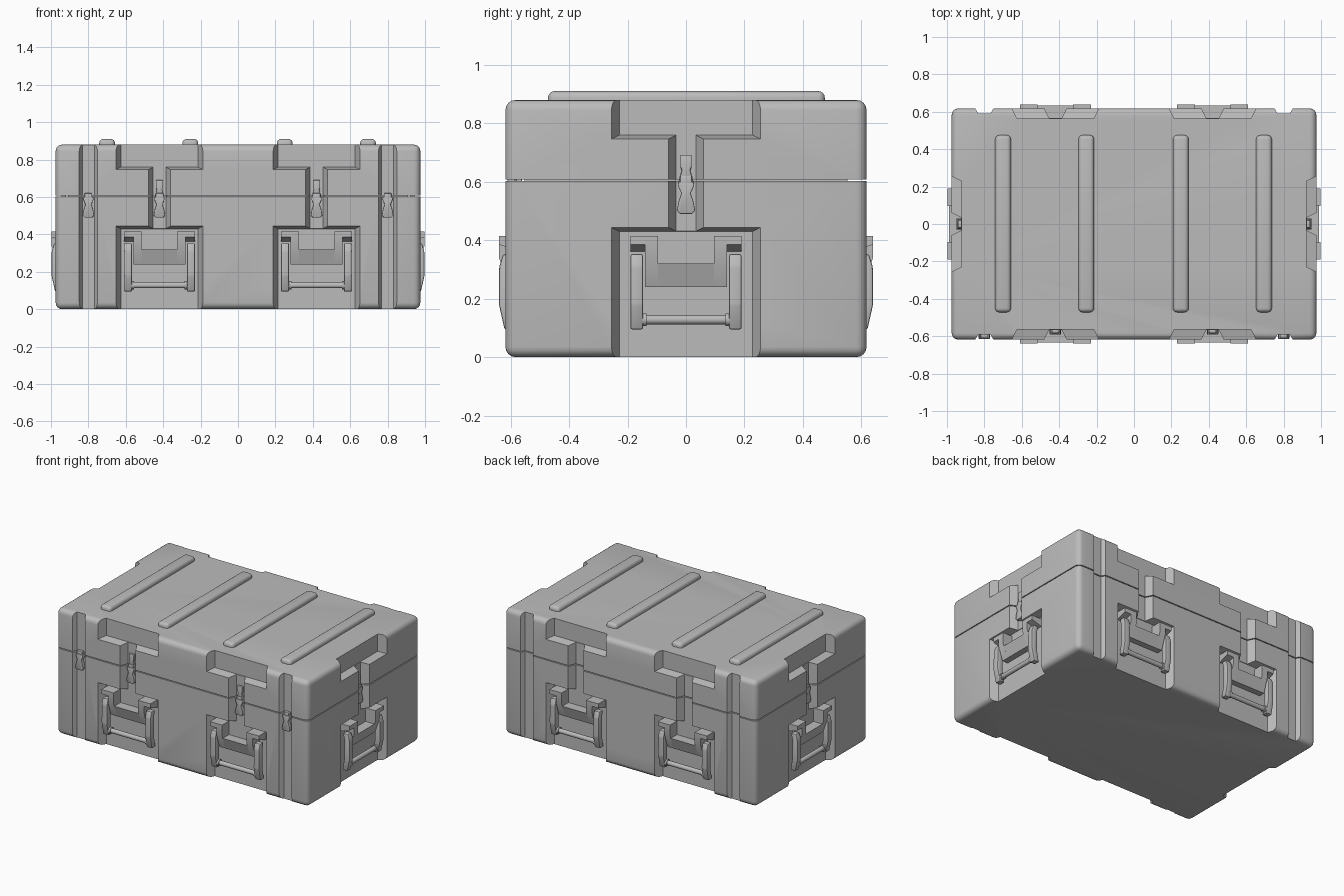
import bpy, bmesh, math
from mathutils import Matrix, Vector

if "Cube" in bpy.data.objects:
    bpy.data.objects.remove(bpy.data.objects["Cube"])

HX, HY, TOP, SEAM = 0.975, 0.618, 0.88, 0.605
FLOOR = 0.054          # depth of the handle recesses

gray = bpy.data.materials.new("case_gray")
gray.use_nodes = True
color = (0.5, 0.5, 0.5, 1)
gray.diffuse_color = color
gray.node_tree.nodes["Principled BSDF"].inputs["Base Color"].default_value = color


def finish(bm, name, matrix=None, bevel=0):
    """Turn a bmesh into a named, smooth-by-angle object."""
    bmesh.ops.recalc_face_normals(bm, faces=bm.faces)
    if bevel:
        bmesh.ops.bevel(bm, geom=bm.edges[:], offset=bevel, segments=2,
                        profile=0.5, affect='EDGES', clamp_overlap=True)
    mesh = bpy.data.meshes.new(name)
    bm.to_mesh(mesh)
    bm.free()
    mesh.materials.append(gray)
    obj = bpy.data.objects.new(name, mesh)
    if matrix:
        obj.matrix_world = matrix
    bpy.context.scene.collection.objects.link(obj)
    return obj


def smooth(obj, angle=35):
    bpy.ops.object.select_all(action='DESELECT')
    obj.select_set(True)
    bpy.context.view_layer.objects.active = obj
    bpy.ops.object.shade_smooth_by_angle(angle=math.radians(angle))


def block(name, lo, hi, chosen=None, radius=0, segments=4):
    """Box between two corners, rounding the edges picked by a rule."""
    bm = bmesh.new()
    bmesh.ops.create_cube(bm, size=1)
    lo, hi = Vector(lo), Vector(hi)
    for v in bm.verts:
        v.co = [(lo[i] + hi[i]) / 2 + v.co[i] * (hi[i] - lo[i]) for i in range(3)]
    if chosen:
        bmesh.ops.bevel(bm, geom=[e for e in bm.edges if chosen(e)], offset=radius,
                        segments=segments, profile=0.5, affect='EDGES')
    return finish(bm, name)


def prism(name, points, start, end, matrix, sideways=True, bevel=0.003):
    """Extrude a (depth, z) profile sideways, or a (side, z) outline outward."""
    bm = bmesh.new()
    rings = []
    for t in (start, end):
        rings.append([bm.verts.new((t, -a, z) if sideways else (a, -t, z))
                      for a, z in points])
    n = len(points)
    bm.faces.new(rings[0])
    bm.faces.new(rings[1])
    for i in range(n):
        j = (i + 1) % n
        bm.faces.new((rings[0][i], rings[0][j], rings[1][j], rings[1][i]))
    obj = finish(bm, name, matrix, bevel)
    smooth(obj)
    return obj


def cutter(half, z0, z1, depth, slope, matrix):
    """Tapered pocket that widens toward the outside."""
    bm = bmesh.new()
    verts = []
    for d in (-depth, 0.06):
        grow = slope * (d + depth)
        w, a, b = half + grow, z0 - grow * 0.5, z1 + grow * 0.5
        verts += [bm.verts.new((x, -d, z)) for x, z in ((-w, a), (w, a), (w, b), (-w, b))]
    bmesh.ops.convex_hull(bm, input=verts)
    obj = finish(bm, "cutter", matrix)
    obj.hide_render = True
    return obj


def place(x, y, turn):
    return Matrix.Translation((x, y, 0)) @ Matrix.Rotation(math.radians(turn), 4, 'Z')


# Where the handle recesses and the narrow grooves sit
front = [place(s * 0.42, -HY, 0) for s in (-1, 1)]
back = [place(s * 0.42, HY, 180) for s in (-1, 1)]
ends = [place(HX, 0, 90), place(-HX, 0, -90)]
front_grooves = [place(s * 0.8, -HY, 0) for s in (-1, 1)]
back_grooves = [place(s * 0.8, HY, 180) for s in (-1, 1)]

cutters = []
for m in front + back + ends:
    half = 0.228 if m in ends else 0.205
    cutters.append(cutter(half, -0.2, 0.43, FLOOR, 0.5, m))
    cutters.append(cutter(half, 0.76, 1.1, FLOOR, 0.5, m))
    cutters.append(cutter(0.034, 0.4, 0.8, FLOOR - 0.003, 0.5, m))
for m in front_grooves + back_grooves:
    cutters.append(cutter(0.032, -0.2, 1.1, 0.028, 0.6, m))


# Case base and lid, rounded everywhere except at the seam
def off_seam(edge):
    return not all(abs(v.co.z - SEAM) < 0.02 for v in edge.verts)


shells = [block("case_base", (-HX, -HY, 0), (HX, HY, SEAM - 0.003), off_seam, 0.035),
          block("case_lid", (-HX, -HY, SEAM + 0.003), (HX, HY, TOP), off_seam, 0.035)]
for shell in shells:
    for c in cutters:
        mod = shell.modifiers.new("pocket", 'BOOLEAN')
        mod.operation = 'DIFFERENCE'
        mod.solver = 'EXACT'
        mod.object = c
    graph = bpy.context.evaluated_depsgraph_get()
    solid = bpy.data.meshes.new_from_object(shell.evaluated_get(graph))
    shell.modifiers.clear()
    shell.data = solid
    smooth(shell)
for c in cutters:
    bpy.data.objects.remove(c)

# Gasket closing the gap between base and lid
block("gasket", (-HX + 0.065, -HY + 0.065, SEAM - 0.02), (HX - 0.065, HY - 0.065, SEAM + 0.02))

# Raised ribs on the lid
for x in (-0.7, -0.255, 0.25, 0.695):
    rib = block("lid_rib", (x - 0.042, -0.472, TOP - 0.03), (x + 0.042, 0.475, 0.91),
                lambda e: any(v.co.z > TOP for v in e.verts), 0.022)
    smooth(rib)


def handle(m):
    """Bracket with a notched plate, and a swinging grip below it."""
    cheek = [(-0.056, 0.24), (-0.012, 0.24), (0.022, 0.34), (0.022, 0.415), (-0.056, 0.415)]
    sill = [(-0.056, 0.24), (-0.012, 0.24), (0.015, 0.32), (-0.056, 0.32)]
    shoulder = [(-0.056, 0.36), (0.022, 0.385), (0.022, 0.415), (-0.056, 0.415)]
    arm = [(-0.03, 0.352), (0.008, 0.352), (0.021, 0.31), (0.022, 0.18),
           (0.003, 0.095), (-0.035, 0.095), (-0.02, 0.18), (-0.02, 0.3)]
    prism("bracket_sill", sill, -0.096, 0.096, m, bevel=0)
    for s in (-1, 1):
        prism("bracket_cheek", cheek, s * 0.095, s * 0.14, m, bevel=0)
        prism("bracket_shoulder", shoulder, s * 0.139, s * 0.19, m, bevel=0)
        prism("handle_arm", arm, s * 0.147, s * 0.19, m, bevel=0.006)
    # Round grip with thicker collars at its ends
    for name, radius, centre, length in (("handle_grip", 0.016, 0, 0.32),
                                         ("grip_collar", 0.022, -0.145, 0.02),
                                         ("grip_collar", 0.022, 0.145, 0.02)):
        bm = bmesh.new()
        bmesh.ops.create_cone(bm, cap_ends=True, segments=20, radius1=radius,
                              radius2=radius, depth=length)
        spin = Matrix.Translation((centre, 0.014, 0.128)) @ Matrix.Rotation(math.pi / 2, 4, 'Y')
        smooth(finish(bm, name, m @ spin))


for m in front + back + ends:
    handle(m)


def mirrored(points):
    return points + [(-a, z) for a, z in reversed(points)]


def latch(m, floor):
    """Bottle-shaped lever below the seam and a keeper above it."""
    lever = mirrored([(0.02, 0.49), (0.031, 0.502), (0.026, 0.53), (0.016, 0.56),
                      (0.028, 0.588), (0.026, 0.6)])
    keeper = mirrored([(0.026, 0.598), (0.014, 0.64), (0.019, 0.65), (0.019, 0.69)])
    prism("latch_lever", lever, floor - 0.005, floor + 0.024, m, False)
    if floor < -0.04:
        prism("latch_keeper", keeper, floor - 0.005, floor + 0.014, m, False)
    prism("latch_hook", [(-0.02, 0.585), (0.02, 0.585), (0.02, 0.62), (-0.02, 0.62)],
          floor - 0.005, floor + 0.02, m, False)


for m in front + ends:
    latch(m, 0.003 - FLOOR)
for m in front_grooves:
    latch(m, -0.028)
